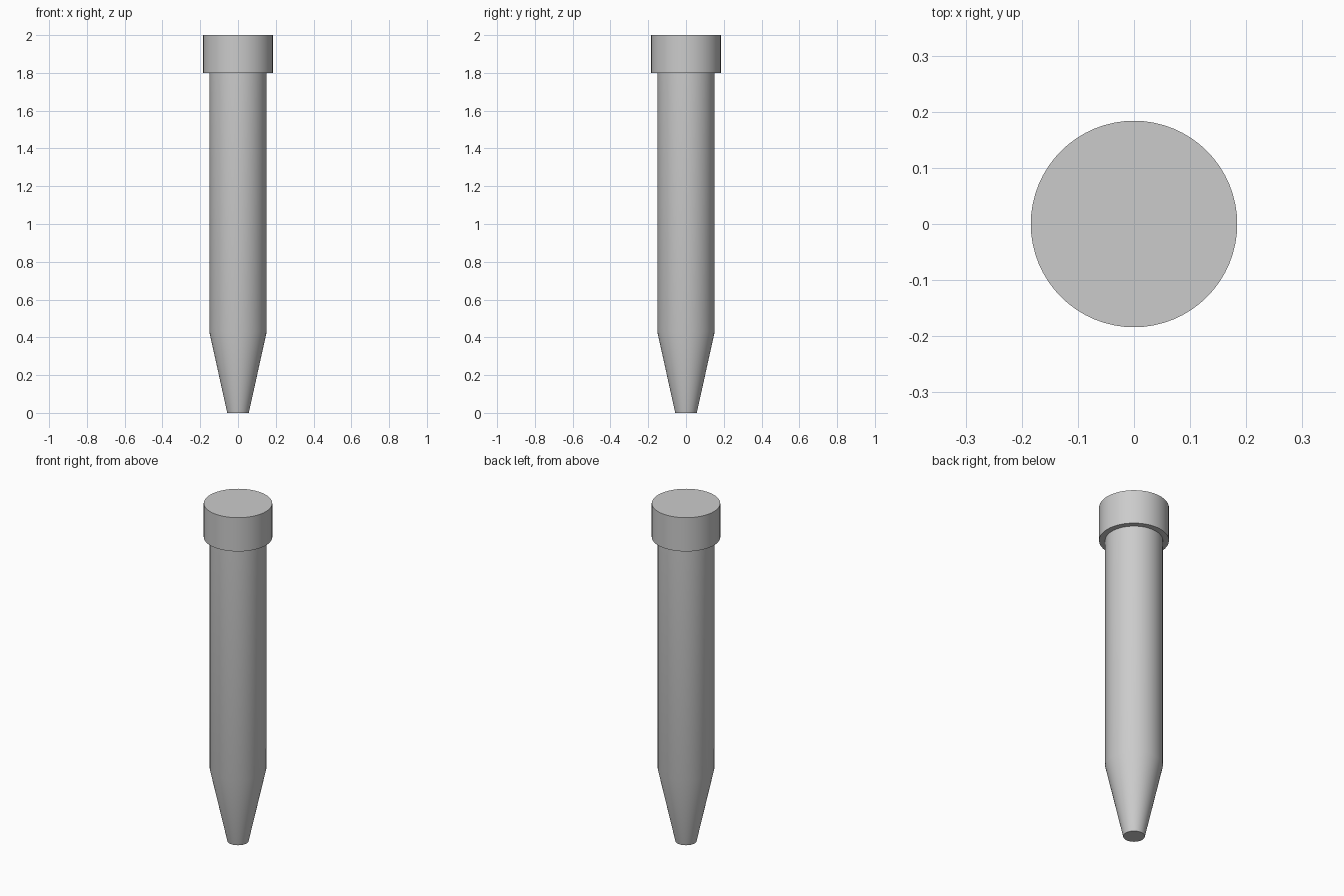
import bpy
import bmesh
import math

cube = bpy.data.objects.get("Cube")
if cube:
    bpy.data.objects.remove(cube, do_unlink=True)

SIDES = 64

grey = bpy.data.materials.new("plain grey")
grey.use_nodes = True
colour = (0.6, 0.6, 0.6, 1)
grey.diffuse_color = colour
grey.node_tree.nodes["Principled BSDF"].inputs["Base Color"].default_value = colour


def turned_part(name, profile):
    """Closed round solid from (radius, height) points, bottom to top."""
    bm = bmesh.new()
    rings = []
    for radius, z in profile:
        angles = [2 * math.pi * i / SIDES for i in range(SIDES)]
        rings.append([bm.verts.new((radius * math.cos(a), radius * math.sin(a), z))
                      for a in angles])
    for low, high in zip(rings, rings[1:]):
        for i in range(SIDES):
            j = (i + 1) % SIDES
            bm.faces.new((low[i], low[j], high[j], high[i]))
    bm.faces.new(rings[0][::-1])
    bm.faces.new(rings[-1])
    mesh = bpy.data.meshes.new(name)
    bm.to_mesh(mesh)
    bm.free()
    mesh.materials.append(grey)
    obj = bpy.data.objects.new(name, mesh)
    bpy.context.collection.objects.link(obj)
    bpy.ops.object.select_all(action="DESELECT")
    obj.select_set(True)
    bpy.context.view_layer.objects.active = obj
    bpy.ops.object.shade_smooth_by_angle(angle=math.radians(30))
    return obj


# Straight shaft with a blunt tapered tip, seated inside the cap
turned_part("shaft", [(0.057, 0), (0.152, 0.43), (0.152, 1.82)])

# Wider flat cap
turned_part("cap", [(0.184, 1.8), (0.184, 2)])
